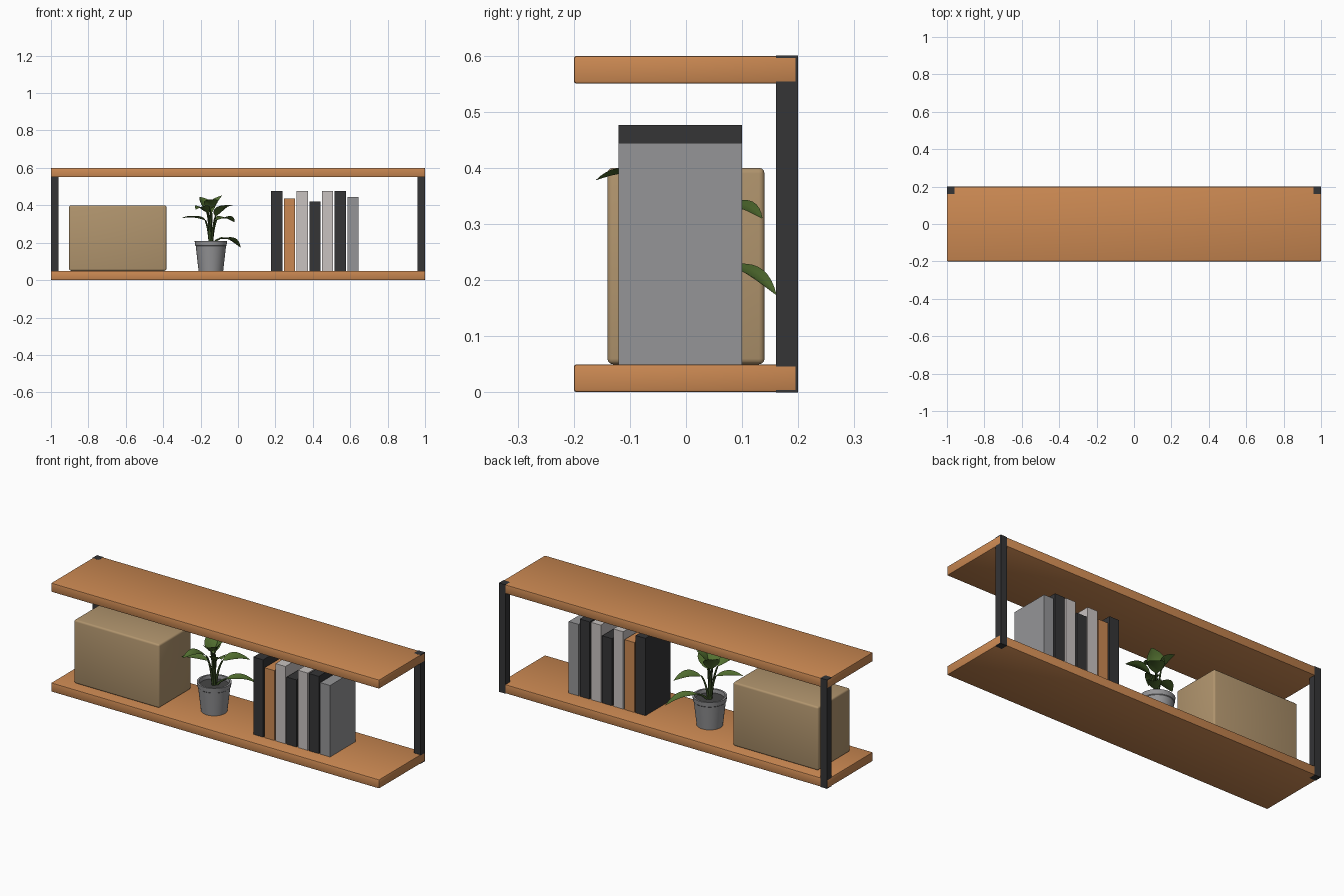
import bpy, bmesh, math
from mathutils import Vector

if "Cube" in bpy.data.objects:
    bpy.data.objects.remove(bpy.data.objects["Cube"])


def material(name, r, g, b):
    m = bpy.data.materials.new(name)
    m.diffuse_color = (r, g, b, 1)
    m.use_nodes = True
    m.node_tree.nodes["Principled BSDF"].inputs["Base Color"].default_value = m.diffuse_color
    return m


WOOD = material("warm_wood", 0.60, 0.25, 0.085)
BLACK = material("charcoal", 0.035, 0.035, 0.037)
CARD = material("cardboard_tan", 0.44, 0.30, 0.155)
GREY = material("mid_grey", 0.30, 0.30, 0.31)
PALE = material("pale_grey", 0.58, 0.54, 0.53)
LEAF = material("leaf_green", 0.085, 0.16, 0.03)
STEM = material("stem_green", 0.035, 0.065, 0.015)
SOIL = material("soil", 0.06, 0.06, 0.06)


def finish(name, bm, mat, smooth=None):
    me = bpy.data.meshes.new(name)
    bm.to_mesh(me)
    bm.free()
    me.materials.append(mat)
    ob = bpy.data.objects.new(name, me)
    bpy.context.collection.objects.link(ob)
    if smooth:
        bpy.ops.object.select_all(action='DESELECT')
        bpy.context.view_layer.objects.active = ob
        ob.select_set(True)
        bpy.ops.object.shade_smooth_by_angle(angle=math.radians(smooth))
    return ob


def box(name, lo, hi, mat, bevel=0, segments=2):
    bm = bmesh.new()
    bmesh.ops.create_cube(bm, size=1)
    for v in bm.verts:
        v.co = [a + (c + 0.5) * (b - a) for a, b, c in zip(lo, hi, v.co)]
    if bevel:
        bmesh.ops.bevel(bm, geom=bm.edges[:], offset=bevel, segments=segments,
                        profile=0.5, affect='EDGES')
    return finish(name, bm, mat, 40 if bevel else None)


# two shelf boards
for name, z in (("lower_shelf", 0.0003), ("upper_shelf", 0.55)):
    box(name, (-1, -0.2, z), (1, 0.1998, z + 0.0497), WOOD, 0.005)

# back corner posts
for name, s in (("left_post", -1), ("right_post", 1)):
    xs = sorted((s * 0.9997, s * 0.96))
    box(name, (xs[0], 0.16, 0), (xs[1], 0.2, 0.6), BLACK)

# storage box
box("storage_box", (-0.903, -0.14, 0.05), (-0.383, 0.14, 0.4), CARD, 0.01, 3)

# row of books
books = [(0.476, BLACK), (0.435, WOOD), (0.476, PALE), (0.42, BLACK),
         (0.476, PALE), (0.476, BLACK), (0.444, GREY)]
for i, (top, mat) in enumerate(books):
    x = 0.177 + 0.068 * i
    box(f"book_{i + 1}", (x, -0.12, 0.05), (x + 0.06, 0.1, top), mat)

# plant pot: lathed profile with rim and hollow top
PX = -0.145


def lathe(name, profile, mat, n=32):
    bm = bmesh.new()
    vs = [bm.verts.new((PX + r, 0, z)) for r, z in profile]
    es = [bm.edges.new(p) for p in zip(vs, vs[1:])]
    bmesh.ops.spin(bm, geom=vs + es, cent=(PX, 0, 0), axis=(0, 0, 1),
                   angle=2 * math.pi, steps=n)
    bmesh.ops.remove_doubles(bm, verts=bm.verts, dist=1e-5)
    bmesh.ops.recalc_face_normals(bm, faces=bm.faces)
    return finish(name, bm, mat, 35)


lathe("pot", [(0, 0.05), (0.066, 0.05), (0.081, 0.182), (0.084, 0.185),
              (0.087, 0.21), (0.077, 0.21), (0.074, 0.18), (0, 0.18)], GREY)
lathe("soil", [(0, 0.192), (0.0752, 0.19), (0.0745, 0.181)], SOIL)


def leaf(i, base, tip, width, arch):
    base, tip = Vector(base), Vector(tip)
    # stem: tapered curve from the soil to the leaf base
    root = Vector((PX + (base.x - PX) * 0.15, base.y * 0.15, 0.185))
    cu = bpy.data.curves.new(f"stem_{i}", 'CURVE')
    cu.dimensions = '3D'
    cu.bevel_depth = 0.006
    cu.bevel_resolution = 1
    sp = cu.splines.new('POLY')
    sp.points.add(6)
    mid = Vector(((root.x * 2 + base.x) / 3, (root.y * 2 + base.y) / 3,
                  root.z + 0.75 * (base.z - root.z)))
    for k, p in enumerate(sp.points):
        t = k / 6
        q = root * (1 - t) ** 2 + mid * 2 * t * (1 - t) + base * t * t
        p.co = (*q, 1)
        p.radius = 1.1 - 0.4 * t
    cu.materials.append(STEM)
    bpy.context.collection.objects.link(bpy.data.objects.new(f"stem_{i}", cu))

    # blade: arched, folded oval strip
    axis = (tip - base).normalized()
    side = axis.cross(Vector((0, 0, 1))).normalized()
    up = side.cross(axis)
    bm = bmesh.new()
    rows, n = [], 10
    for k in range(n + 1):
        t = k / n
        w = width * max(math.sin(math.pi * t ** 0.8), 0.02) ** 0.8
        c = base.lerp(tip, t) + up * arch * math.sin(math.pi * t)
        rows.append([bm.verts.new(c + side * w * f + up * w * 0.3 * abs(f))
                     for f in (-1, -0.5, 0, 0.5, 1)])
    for a, b in zip(rows, rows[1:]):
        for j in range(4):
            bm.faces.new((a[j], a[j + 1], b[j + 1], b[j]))
    finish(f"leaf_{i}", bm, LEAF, 60)


# leaves: base, tip, half width, arch
leaves = [
    ((-0.175, -0.01, 0.32), (-0.297, -0.07, 0.332), 0.033, 0.008),
    ((-0.165, -0.04, 0.36), (-0.225, -0.16, 0.378), 0.036, 0.02),
    ((-0.16, 0.01, 0.36), (-0.205, 0.06, 0.445), 0.042, 0.01),
    ((-0.14, 0.0, 0.36), (-0.085, 0.03, 0.452), 0.045, 0.01),
    ((-0.12, -0.02, 0.34), (-0.03, -0.10, 0.40), 0.042, 0.012),
    ((-0.115, 0.03, 0.32), (-0.02, 0.135, 0.31), 0.042, 0.015),
    ((-0.15, -0.02, 0.38), (-0.13, -0.09, 0.43), 0.038, 0.01),
    ((-0.10, 0.04, 0.22), (0.013, 0.16, 0.174), 0.034, 0.018),
]
for i, args in enumerate(leaves, 1):
    leaf(i, *args)
